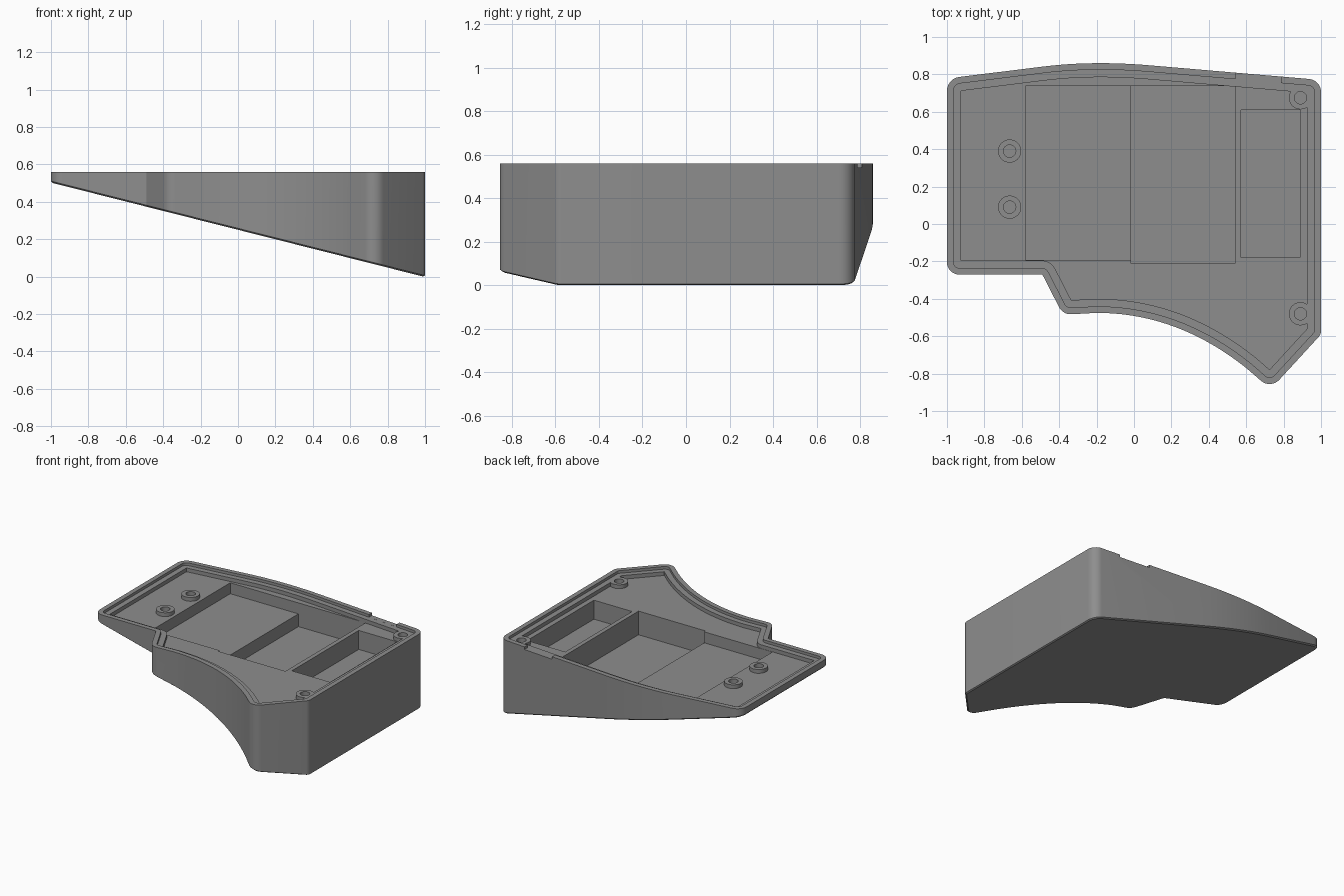
import bpy, bmesh, math
from mathutils import Vector

if "Cube" in bpy.data.objects:
    bpy.data.objects.remove(bpy.data.objects["Cube"])

TOP, LEDGE, FLOOR = 0.56, 0.54, 0.512

grey = bpy.data.materials.new("case grey")
grey.diffuse_color = (0.27, 0.27, 0.27, 1)
grey.use_nodes = True
grey.node_tree.nodes["Principled BSDF"].inputs["Base Color"].default_value = grey.diffuse_color


def bezier(a, c, b, n):
    a, b, c = Vector(a), Vector(b), Vector(c)
    return [(*(a * (1 - t) ** 2 + c * 2 * t * (1 - t) + b * t * t), 0)
            for t in [i / n for i in range(n + 1)]]


# Case outline, counter-clockwise: x, y, corner radius
OUTLINE = [(-1, -0.27, 0.065), (-0.49, -0.27, 0.008), (-0.38, -0.485, 0.07)]
OUTLINE += bezier((-0.2, -0.475), (0.23, -0.475), (0.6, -0.77), 18)
OUTLINE += [(0.731, -0.883, 0.07), (1, -0.59, 0.05), (1, 0.77, 0.07)]
OUTLINE += bezier((0.1, 0.847), (-0.22, 0.876), (-0.5, 0.84), 12)
OUTLINE += [(-1, 0.778, 0.075)]


def ring(d, steps=8):
    """Outline moved inward by d, with rounded corners."""
    n = len(OUTLINE)
    pts = [Vector(p[:2]) for p in OUTLINE]
    moved, turns = [], []
    for i in range(n):
        u = (pts[i] - pts[i - 1]).normalized()
        v = (pts[(i + 1) % n] - pts[i]).normalized()
        nu, nv = Vector((-u.y, u.x)), Vector((-v.y, v.x))
        moved.append(pts[i] + (nu + nv) * d / (1 + nu.dot(nv)))
        turns.append(u.x * v.y - u.y * v.x)
    out = []
    for i in range(n):
        r, p = OUTLINE[i][2], moved[i]
        if r == 0:
            out.append(p)
            continue
        r = max(r - d, 0.002) if turns[i] > 0 else r + d
        u = (moved[i - 1] - p).normalized()
        v = (moved[(i + 1) % n] - p).normalized()
        half = u.angle(v) / 2
        center = p + (u + v).normalized() * r / math.sin(half)
        a, b = p + u * r / math.tan(half) - center, p + v * r / math.tan(half) - center
        sweep = a.angle_signed(b)
        a0 = math.atan2(a.y, a.x)
        for k in range(steps + 1):
            t = a0 - sweep * k / steps
            out.append(center + r * Vector((math.cos(t), math.sin(t))))
    return out


def finish(name, bm):
    bmesh.ops.recalc_face_normals(bm, faces=bm.faces)
    mesh = bpy.data.meshes.new(name)
    bm.to_mesh(mesh)
    bm.free()
    mesh.materials.append(grey)
    ob = bpy.data.objects.new(name, mesh)
    bpy.context.collection.objects.link(ob)
    return ob


def box(name, x0, x1, y0, y1, z0, z1):
    bm = bmesh.new()
    bmesh.ops.create_cube(bm, size=1)
    for v in bm.verts:
        v.co = ((x0 + x1) / 2 + v.co.x * (x1 - x0), (y0 + y1) / 2 + v.co.y * (y1 - y0),
                (z0 + z1) / 2 + v.co.z * (z1 - z0))
    return finish(name, bm)


def cylinder(name, x, y, r, z0, z1):
    bm = bmesh.new()
    bmesh.ops.create_cone(bm, cap_ends=True, segments=32, radius1=r, radius2=r, depth=z1 - z0)
    bmesh.ops.translate(bm, verts=bm.verts, vec=(x, y, (z0 + z1) / 2))
    return finish(name, bm)


def combine(target, tool, operation):
    mod = target.modifiers.new(tool.name, 'BOOLEAN')
    mod.operation, mod.object, mod.solver = operation, tool, 'EXACT'
    bpy.context.view_layer.objects.active = target
    bpy.ops.object.modifier_apply(modifier=mod.name)
    bpy.data.objects.remove(tool)


# Wedge shell: sloped base with a small chamfer, rim, ledge and tray floor
def slope(x):
    return 0.25 - 0.2525 * x


levels = [(0.01, lambda x: slope(x)), (0, lambda x: slope(x) + 0.008),
          (0, lambda x: TOP), (0.035, lambda x: TOP), (0.035, lambda x: LEDGE),
          (0.075, lambda x: LEDGE), (0.075, lambda x: FLOOR)]
bm = bmesh.new()
rings = [[bm.verts.new((p.x, p.y, z(p.x))) for p in ring(d)] for d, z in levels]
for lo, hi in zip(rings, rings[1:]):
    for i in range(len(lo)):
        j = (i + 1) % len(lo)
        bm.faces.new((lo[i], lo[j], hi[j], hi[i]))
bm.faces.new(rings[0][::-1])
bm.faces.new(rings[-1])
case = finish("case_tray", bm)

# Stepped pockets in the floor
for i, (x0, x1, y0, y1, z) in enumerate([
        (-0.58, -0.015, -0.193, 0.737, 0.43),
        (-0.016, 0.54, -0.21, 0.737, 0.335),
        (0.572, 0.888, -0.18, 0.61, 0.37)]):
    combine(case, box(f"pocket_{i}", x0, x1, y0, y1, z, FLOOR + 0.001), 'DIFFERENCE')

# Cable notch in the back rim
combine(case, box("notch", 0.543, 0.785, 0.70, 0.90, LEDGE + 0.0005, 0.6), 'DIFFERENCE')

# Screw bosses with holes
for i, (x, y) in enumerate([(-0.665, 0.39), (-0.665, 0.09), (0.89, 0.675), (0.89, -0.48)]):
    combine(case, cylinder(f"boss_{i}", x, y, 0.062, FLOOR - 0.01, LEDGE + 0.0005), 'UNION')
    combine(case, cylinder(f"hole_{i}", x, y, 0.033, 0.475, 0.6), 'DIFFERENCE')

# Smooth curved walls, sharp edges kept
bpy.ops.object.select_all(action='DESELECT')
case.select_set(True)
bpy.context.view_layer.objects.active = case
bpy.ops.object.shade_smooth_by_angle(angle=math.radians(30))
